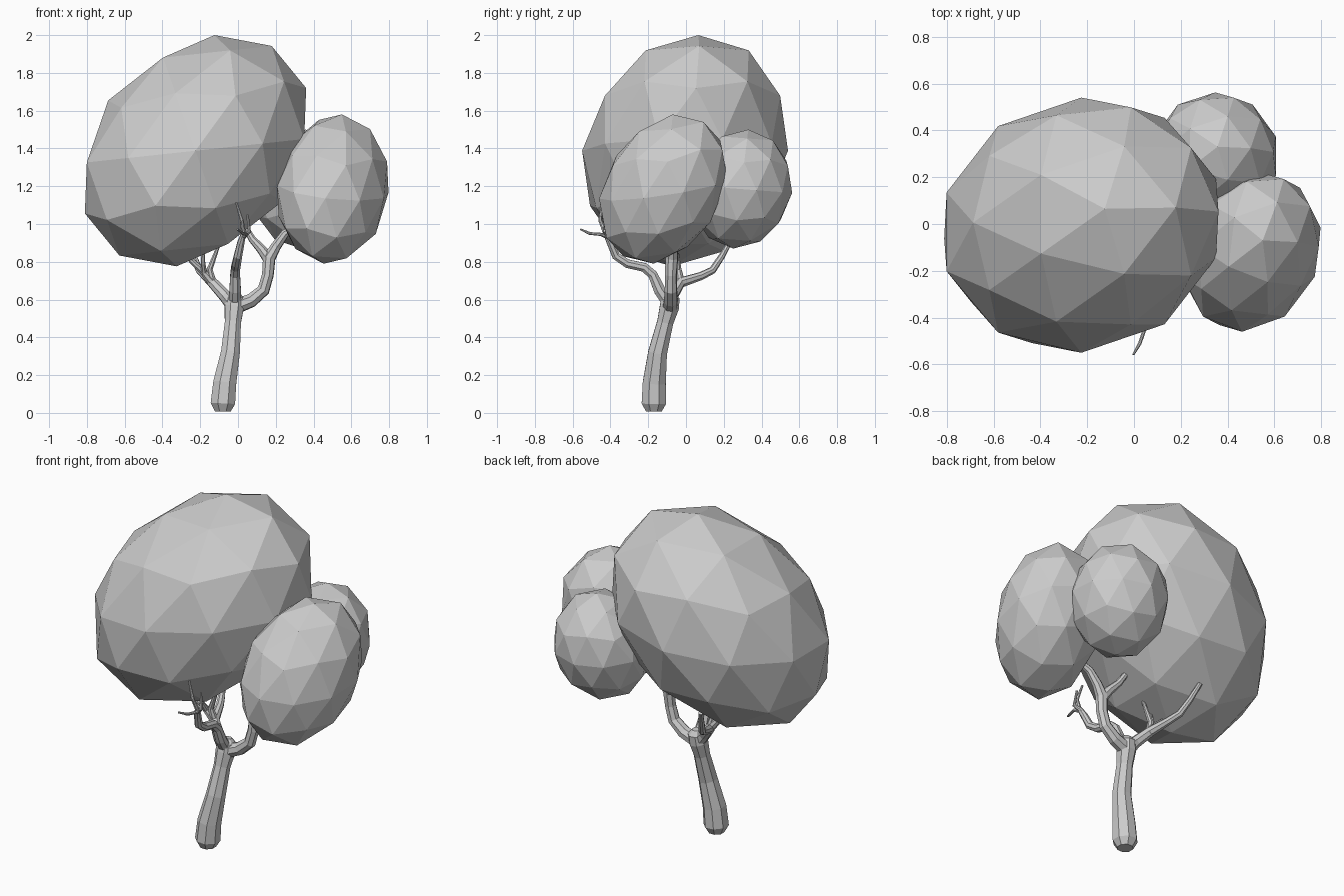
import bpy, bmesh, math
from mathutils import Vector, Matrix


def finish(bm, name):
    bmesh.ops.recalc_face_normals(bm, faces=bm.faces)
    mesh = bpy.data.meshes.new(name)
    bm.to_mesh(mesh)
    bm.free()
    ob = bpy.data.objects.new(name, mesh)
    bpy.context.collection.objects.link(ob)
    return ob


def foliage(name, centre, rows):
    """Low-poly ball stretched and leaned by a 3x3 matrix."""
    bm = bmesh.new()
    bmesh.ops.create_icosphere(bm, subdivisions=2, radius=1)
    m = Matrix.Translation(centre) @ Matrix(rows).to_4x4()
    bmesh.ops.transform(bm, matrix=m, verts=bm.verts)
    return finish(bm, name)


def tube(bm, pts, sides=8):
    """Tapered tube along points (x, y, z, radius)."""
    cos = [Vector(p[:3]) for p in pts]
    n = len(cos)
    side = Vector((1, 0, 0))
    rings = []
    for i, p in enumerate(pts):
        a = (cos[i] - cos[i - 1]).normalized() if i else Vector()
        b = (cos[i + 1] - cos[i]).normalized() if i < n - 1 else Vector()
        t = (a + b).normalized()
        side = (side - t * side.dot(t)).normalized()
        up = t.cross(side)
        ring = []
        for k in range(sides):
            ang = math.tau * (k + 0.5) / sides
            ring.append(bm.verts.new(cos[i] + p[3] * (side * math.cos(ang) + up * math.sin(ang))))
        rings.append(ring)
    for r0, r1 in zip(rings, rings[1:]):
        for k in range(sides):
            j = (k + 1) % sides
            bm.faces.new((r0[k], r0[j], r1[j], r1[k]))
    bm.faces.new(rings[0])
    bm.faces.new(rings[-1])


def wood(name, *paths):
    bm = bmesh.new()
    for p in paths:
        tube(bm, p)
    return finish(bm, name)


# Leaf crowns
foliage("large_crown", (-0.225, -0.005, 1.388),
        ((0.605, 0, 0.10), (0.03, 0.545, 0.07), (0.065, 0, 0.612)))
foliage("medium_crown", (0.502, -0.12, 1.185),
        ((0.297, 0.04, 0.048), (0, 0.34, 0.05), (-0.035, 0.05, 0.395)))
foliage("small_crown", (0.347, 0.29, 1.185),
        ((0.272, 0, 0.01), (0, 0.272, 0.04), (0, -0.02, 0.315)))

# Trunk, leaning and swelling at the fork
wood("trunk", [(-0.08, -0.17, 0.008, 0.045), (-0.08, -0.17, 0.05, 0.07),
               (-0.07, -0.168, 0.16, 0.066), (-0.04, -0.15, 0.32, 0.054),
               (-0.027, -0.11, 0.48, 0.046), (-0.02, -0.088, 0.56, 0.055),
               (-0.015, -0.08, 0.61, 0.05), (-0.015, -0.078, 0.635, 0.025)])

# Left limb reaching backwards, with two spurs
wood("left_branch",
     [(-0.02, -0.085, 0.56, 0.04), (-0.07, -0.075, 0.62, 0.034), (-0.135, -0.03, 0.69, 0.029),
      (-0.175, 0.08, 0.725, 0.022), (-0.205, 0.14, 0.755, 0.02),
      (-0.235, 0.19, 0.83, 0.017), (-0.265, 0.24, 0.92, 0.013)],
     [(-0.135, -0.03, 0.69, 0.026), (-0.185, -0.04, 0.75, 0.02),
      (-0.24, -0.05, 0.8, 0.016), (-0.28, -0.06, 0.84, 0.012)],
     [(-0.135, -0.03, 0.69, 0.024), (-0.15, -0.04, 0.76, 0.017), (-0.105, -0.05, 0.88, 0.009)],
     [(-0.18, -0.04, 0.74, 0.018), (-0.185, -0.07, 0.79, 0.013), (-0.185, -0.09, 0.87, 0.008)])

# Right limb, forking towards the medium and large crowns
wood("right_branch",
     [(-0.02, -0.085, 0.56, 0.042), (0.07, -0.08, 0.595, 0.038), (0.135, -0.08, 0.65, 0.034),
      (0.158, -0.08, 0.73, 0.032), (0.165, -0.075, 0.82, 0.035),
      (0.2, -0.07, 0.88, 0.028), (0.25, -0.075, 0.95, 0.023), (0.36, -0.1, 1.02, 0.015)],
     [(0.165, -0.075, 0.81, 0.032), (0.125, -0.06, 0.865, 0.026),
      (0.075, -0.04, 0.92, 0.02), (0.0, 0.0, 1.05, 0.012)])

# Front limb with thin twigs
wood("front_branch",
     [(-0.018, -0.085, 0.57, 0.035), (-0.015, -0.14, 0.65, 0.033), (-0.015, -0.175, 0.73, 0.028),
      (-0.012, -0.22, 0.77, 0.026), (-0.008, -0.31, 0.79, 0.025), (0.0, -0.37, 0.83, 0.023),
      (0.015, -0.4, 0.9, 0.02), (0.03, -0.425, 0.95, 0.014),
      (0.02, -0.455, 1.02, 0.01), (-0.01, -0.445, 1.115, 0.006)],
     [(0.025, -0.41, 0.93, 0.014), (0.045, -0.45, 0.945, 0.009),
      (0.025, -0.51, 0.95, 0.008), (-0.003, -0.558, 0.972, 0.005)],
     [(0.025, -0.41, 0.93, 0.014), (0.06, -0.43, 0.96, 0.01), (0.05, -0.42, 1.05, 0.006)])
